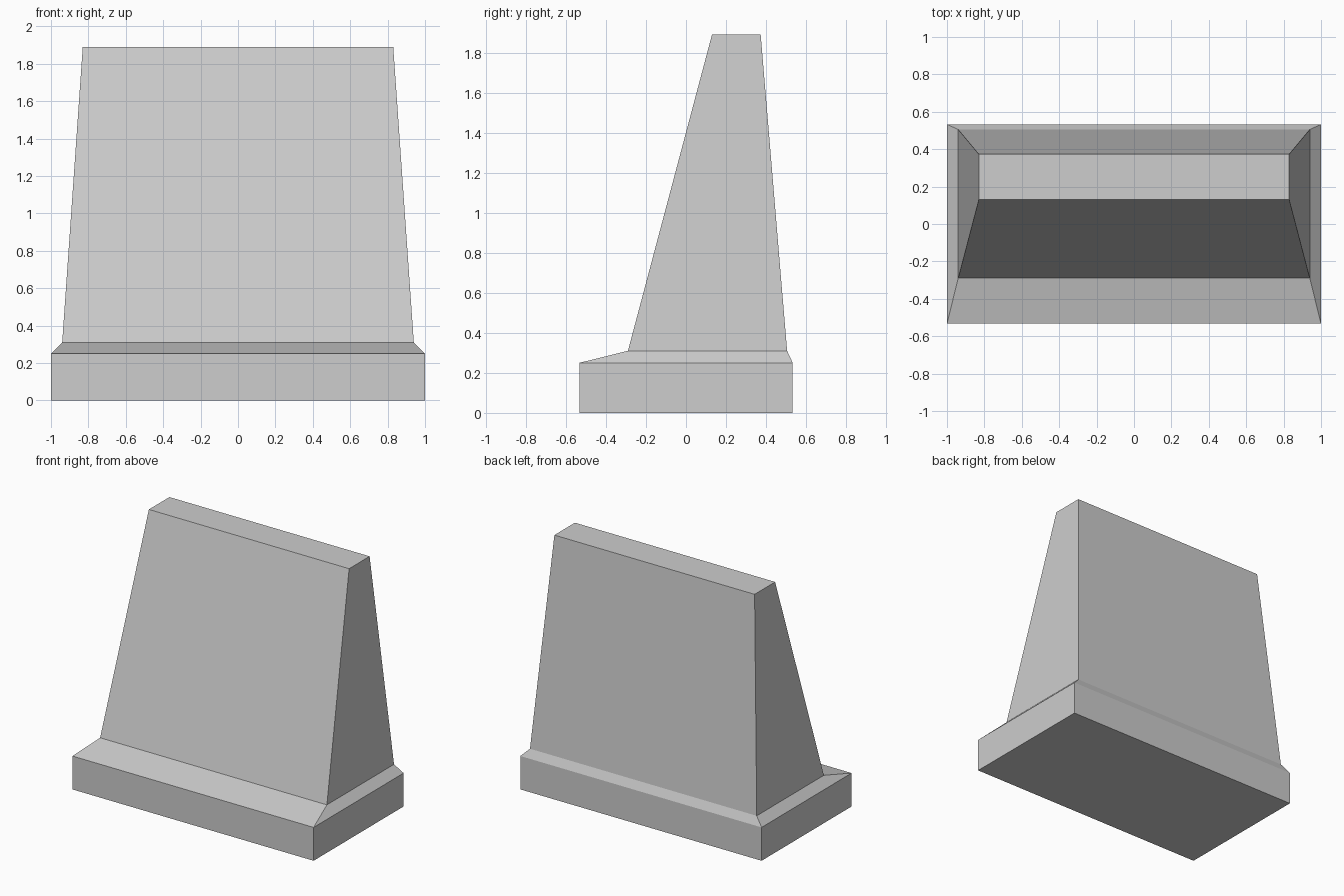
import bpy
import bmesh

cube = bpy.data.objects.get("Cube")
if cube:
    bpy.data.objects.remove(cube, do_unlink=True)

# Single plain stone colour
stone = bpy.data.materials.new("light_grey_stone")
stone.use_nodes = True
colour = (0.61, 0.61, 0.61, 1)
stone.diffuse_color = colour
stone.node_tree.nodes["Principled BSDF"].inputs["Base Color"].default_value = colour

# Rectangular outlines from bottom to top: half width, front y, back y, height
LEVELS = [
    (1.0, -0.533, 0.533, 0.0),     # foot of the plinth
    (1.0, -0.533, 0.533, 0.25),    # top edge of the plinth
    (0.94, -0.29, 0.505, 0.31),    # top of the sloped shoulder
    (0.83, 0.13, 0.373, 1.89),     # top of the leaning slab
]


def loft(name, levels):
    """Join stacked rectangles into one closed flat-shaded solid."""
    bm = bmesh.new()
    rings = [
        [bm.verts.new(p) for p in
         ((-w, front, z), (w, front, z), (w, back, z), (-w, back, z))]
        for w, front, back, z in levels
    ]
    for low, high in zip(rings, rings[1:]):
        for i in range(4):
            j = (i + 1) % 4
            bm.faces.new((low[i], low[j], high[j], high[i]))
    bm.faces.new(reversed(rings[0]))
    bm.faces.new(rings[-1])
    bmesh.ops.recalc_face_normals(bm, faces=bm.faces)
    mesh = bpy.data.meshes.new(name)
    bm.to_mesh(mesh)
    bm.free()
    mesh.materials.append(stone)
    obj = bpy.data.objects.new(name, mesh)
    bpy.context.collection.objects.link(obj)
    return obj


# Slab and plinth form one continuous solid
loft("headstone", LEVELS)
